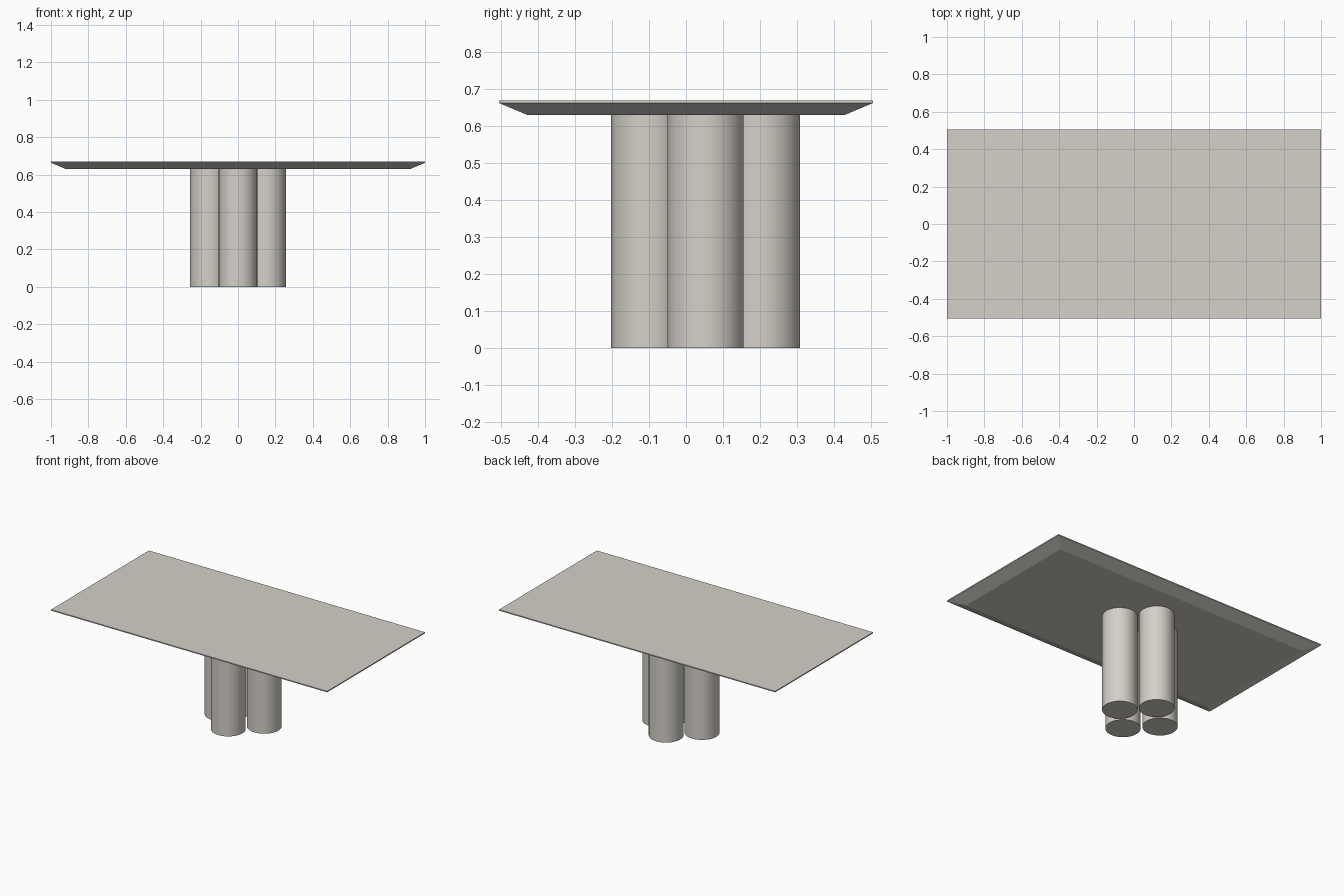
import bpy, bmesh

if "Cube" in bpy.data.objects:
    bpy.data.objects.remove(bpy.data.objects["Cube"])

# Single warm light grey for the whole table
mat = bpy.data.materials.new("warm_grey")
mat.diffuse_color = (0.66, 0.63, 0.58, 1.0)
mat.use_nodes = True
mat.node_tree.nodes["Principled BSDF"].inputs["Base Color"].default_value = mat.diffuse_color

HALF_X, HALF_Y = 1.0, 0.506
TOP_Z, LIP_Z, UNDER_Z = 0.67, 0.663, 0.63
INSET = 0.078
LEG_R = 0.103


def make_table_top():
    """Stack of rectangles: inset underside, thin lip, flat top."""
    bm = bmesh.new()
    rings = []
    for z, inset in ((UNDER_Z, INSET), (LIP_Z, 0.0), (TOP_Z, 0.0)):
        x, y = HALF_X - inset, HALF_Y - inset
        rings.append([bm.verts.new((sx * x, sy * y, z))
                      for sx, sy in ((-1, -1), (1, -1), (1, 1), (-1, 1))])
    for low, high in zip(rings, rings[1:]):
        for i in range(4):
            j = (i + 1) % 4
            bm.faces.new((low[i], low[j], high[j], high[i]))
    bm.faces.new(rings[0][::-1])
    bm.faces.new(rings[-1])
    mesh = bpy.data.meshes.new("table_top")
    bm.to_mesh(mesh)
    bm.free()
    obj = bpy.data.objects.new("table_top", mesh)
    bpy.context.collection.objects.link(obj)
    obj.data.materials.append(mat)


def make_leg(name, x, y):
    """Round column from the floor to the underside of the top."""
    bpy.ops.mesh.primitive_cylinder_add(vertices=64, radius=LEG_R, depth=UNDER_Z,
                                        location=(x, y, UNDER_Z / 2))
    leg = bpy.context.object
    leg.name = name
    leg.data.materials.append(mat)
    bpy.ops.object.shade_smooth_by_angle()


make_table_top()

# Four columns in a diamond, set slightly towards the back
CENTRE_Y, SPREAD = 0.053, 0.153
for name, dx, dy in (("front_leg", 0, -1), ("right_leg", 1, 0),
                     ("back_leg", 0, 1), ("left_leg", -1, 0)):
    make_leg(name, dx * SPREAD, CENTRE_Y + dy * SPREAD)
